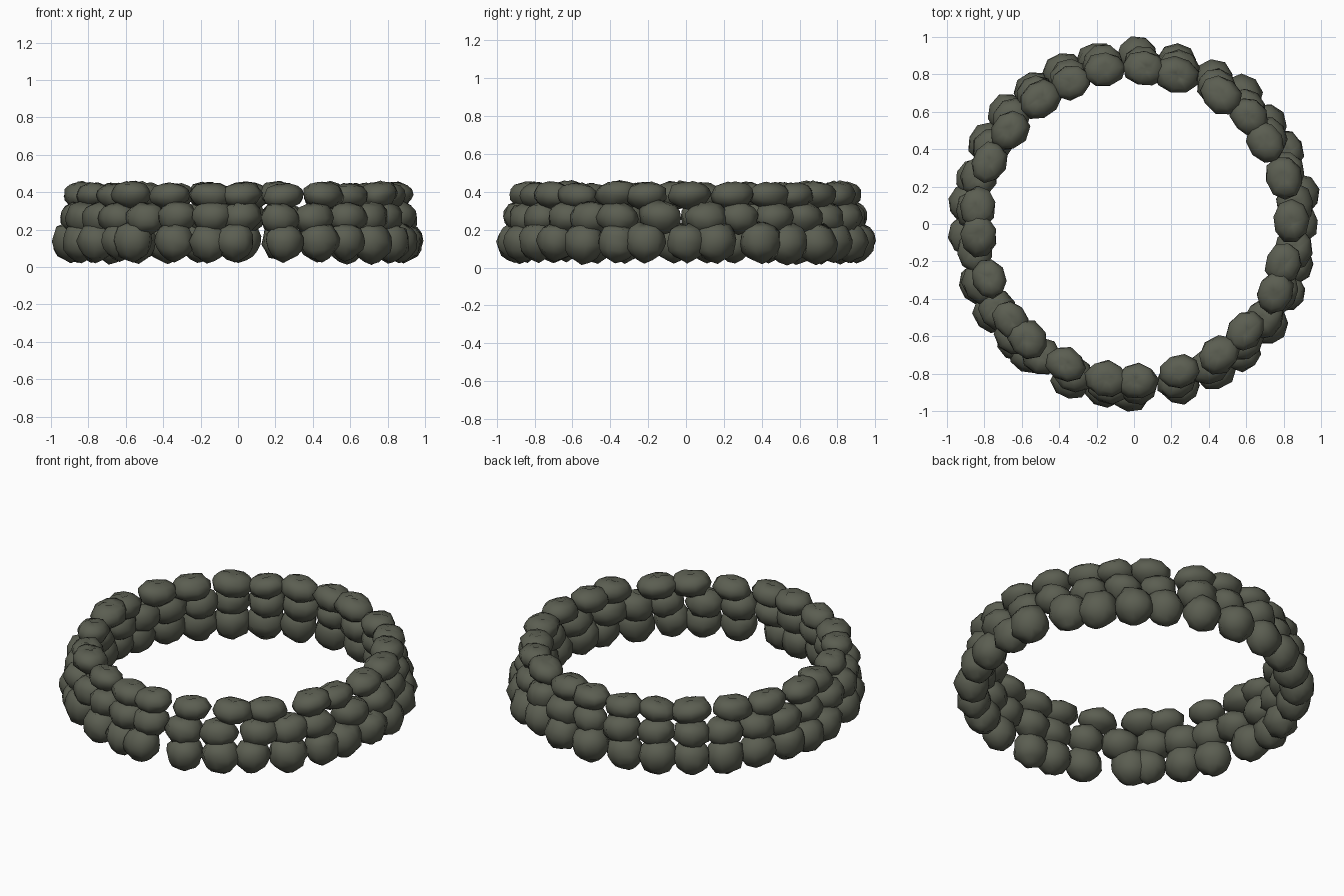
import bpy
import bmesh
import random
from math import radians, cos, sin, pi
from mathutils import Matrix, Vector

random.seed(4)

cube = bpy.data.objects.get("Cube")
if cube:
    bpy.data.objects.remove(cube, do_unlink=True)

# Single dark grey-green stone colour
stone_material = bpy.data.materials.new("dark_stone")
stone_material.use_nodes = True
stone_colour = (0.105, 0.112, 0.083, 1)
stone_material.diffuse_color = stone_colour
shader = stone_material.node_tree.nodes["Principled BSDF"]
shader.inputs["Base Color"].default_value = stone_colour
shader.inputs["Roughness"].default_value = 0.9


def add_stone(name, angle, ring_radius, height, size):
    """One lumpy rounded stone with a crumpled, dimpled crown and a pointed base."""
    bm = bmesh.new()
    bmesh.ops.create_uvsphere(bm, u_segments=9, v_segments=8, radius=1)
    for vert in bm.verts:
        if vert.co.z > 0.99:
            vert.co.z = 0.78
        elif vert.co.z < -0.99:
            vert.co.z = -1.13
        elif vert.co.z > 0.9:
            # Crumpled rim pinched around the dimple
            vert.co.xy *= random.uniform(0.5, 1)
            vert.co.z *= random.uniform(0.97, 1.12)
        else:
            # Squarer shoulders, plus irregular weathering
            if vert.co.z > 0:
                vert.co *= 1 + 0.06 * vert.co.z
            vert.co *= random.uniform(0.94, 1.07)
    tilt = Matrix.Rotation(random.uniform(-0.15, 0.15), 4, "X")
    spin = Matrix.Rotation(random.uniform(0, pi), 4, "Z")
    scale = Matrix.Diagonal(Vector((*size, 1)))
    turn = Matrix.Rotation(angle, 4, "Z")
    bm.transform(turn @ tilt @ scale @ spin)
    for face in bm.faces:
        face.smooth = True
    mesh = bpy.data.meshes.new(name)
    bm.to_mesh(mesh)
    bm.free()
    mesh.materials.append(stone_material)
    stone = bpy.data.objects.new(name, mesh)
    stone.location = (ring_radius * cos(angle), ring_radius * sin(angle), height)
    bpy.context.collection.objects.link(stone)


# Stone directions in degrees for each course of the ring
bottom_angles = [0, 10, 26, 37, 50, 61, 75, 89, 103, 115, 127, 139, 151, 164,
                 173, 184, 201, 212, 225, 231, 248, 260, 269, 286, 299, 310,
                 323, 336, 346]
middle_angles = [7, 19, 33, 46, 59, 74, 87, 101, 114, 127, 139, 152, 163, 175,
                 190, 201, 212, 223, 235, 248, 261, 271, 285, 298, 313, 324,
                 335, 351]
top_angles = [1, 17, 32, 43, 56, 74, 86, 101, 114, 127, 143, 157, 174, 184,
              201, 218, 227, 244, 260, 271, 287, 303, 316, 334, 345]

# Course name, angles, ring radius, centre height, radial/tangent/vertical size
courses = [
    ("bottom", bottom_angles, 0.897, 0.133, (0.098, 0.107, 0.1)),
    ("middle", middle_angles, 0.868, 0.262, (0.096, 0.108, 0.084)),
    ("top", top_angles, 0.835, 0.382, (0.093, 0.112, 0.069)),
]

for course, angles, ring_radius, height, size in courses:
    for number, degrees in enumerate(angles, 1):
        grow = random.uniform(0.96, 1.06)
        add_stone(f"{course}_stone_{number}", radians(degrees),
                  ring_radius + random.uniform(-0.01, 0.01),
                  height + random.uniform(-0.005, 0.005),
                  [side * grow for side in size])
